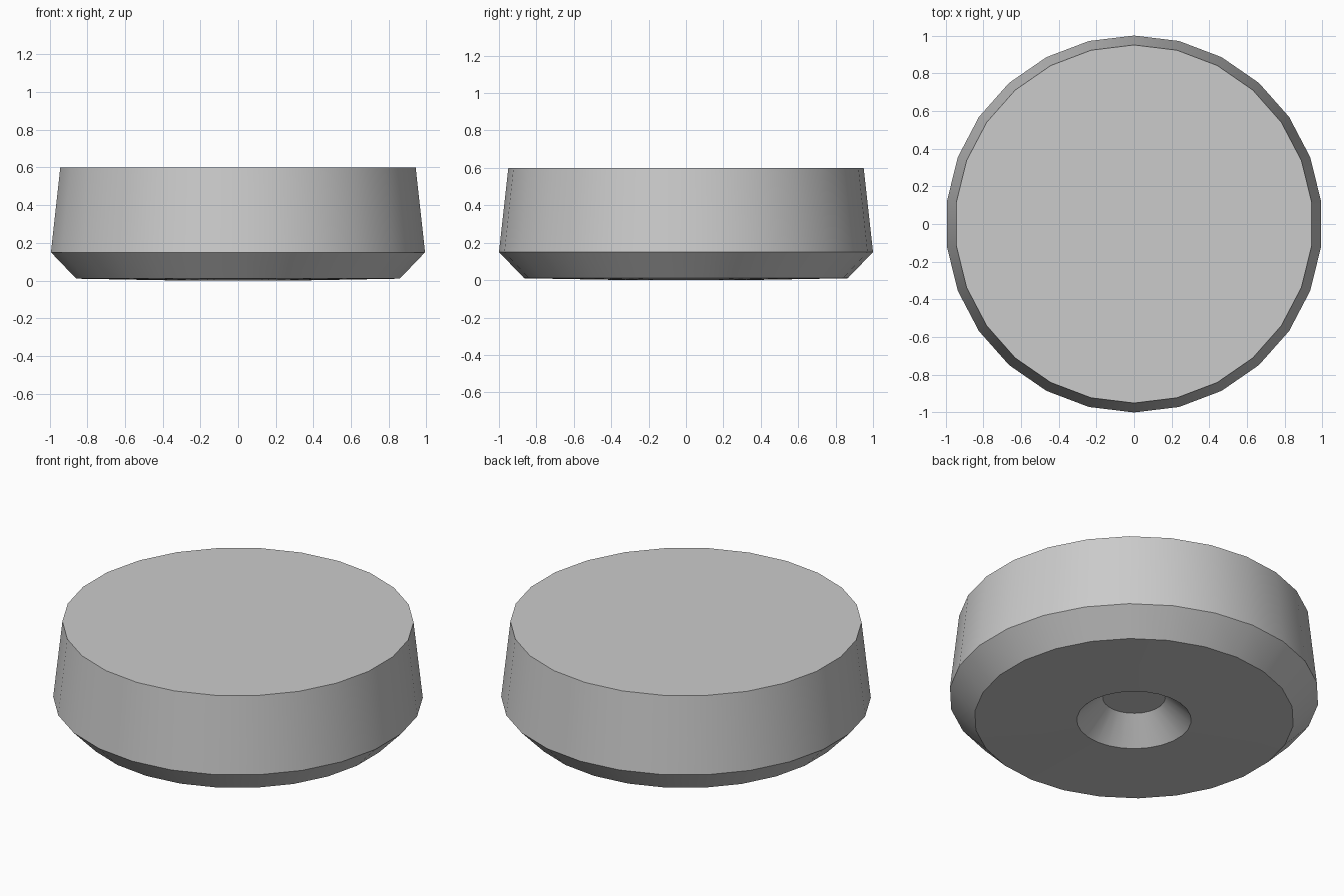
import bpy, bmesh, math

cube = bpy.data.objects.get("Cube")
if cube:
    bpy.data.objects.remove(cube)

SIDES = 26

# One plain grey material
grey = bpy.data.materials.new("plain_grey")
grey.use_nodes = True
colour = (0.6, 0.6, 0.6, 1)
grey.diffuse_color = colour
grey.node_tree.nodes["Principled BSDF"].inputs["Base Color"].default_value = colour

# Radius and height, from the top edge down and into the countersunk recess
profile = [(0.95, 0.6), (1.0, 0.15), (0.865, 0.01), (0.31, 0.0), (0.17, 0.14)]

bm = bmesh.new()
rings = []
for radius, z in profile:
    angles = [math.pi / 2 + 2 * math.pi * i / SIDES for i in range(SIDES)]
    rings.append([bm.verts.new((radius * math.cos(a), radius * math.sin(a), z)) for a in angles])

# Walls between rings, then the top cap and the recess floor
for upper, lower in zip(rings, rings[1:]):
    for i in range(SIDES):
        j = (i + 1) % SIDES
        bm.faces.new((upper[i], lower[i], lower[j], upper[j]))
bm.faces.new(rings[0])
bm.faces.new(rings[-1][::-1])
bmesh.ops.recalc_face_normals(bm, faces=bm.faces)

mesh = bpy.data.meshes.new("round_foot_pad")
bm.to_mesh(mesh)
bm.free()
mesh.materials.append(grey)
pad = bpy.data.objects.new("round_foot_pad", mesh)
bpy.context.collection.objects.link(pad)

# Smooth round walls with crisp rims
bpy.ops.object.select_all(action="DESELECT")
pad.select_set(True)
bpy.context.view_layer.objects.active = pad
bpy.ops.object.shade_smooth_by_angle(angle=math.radians(30))
